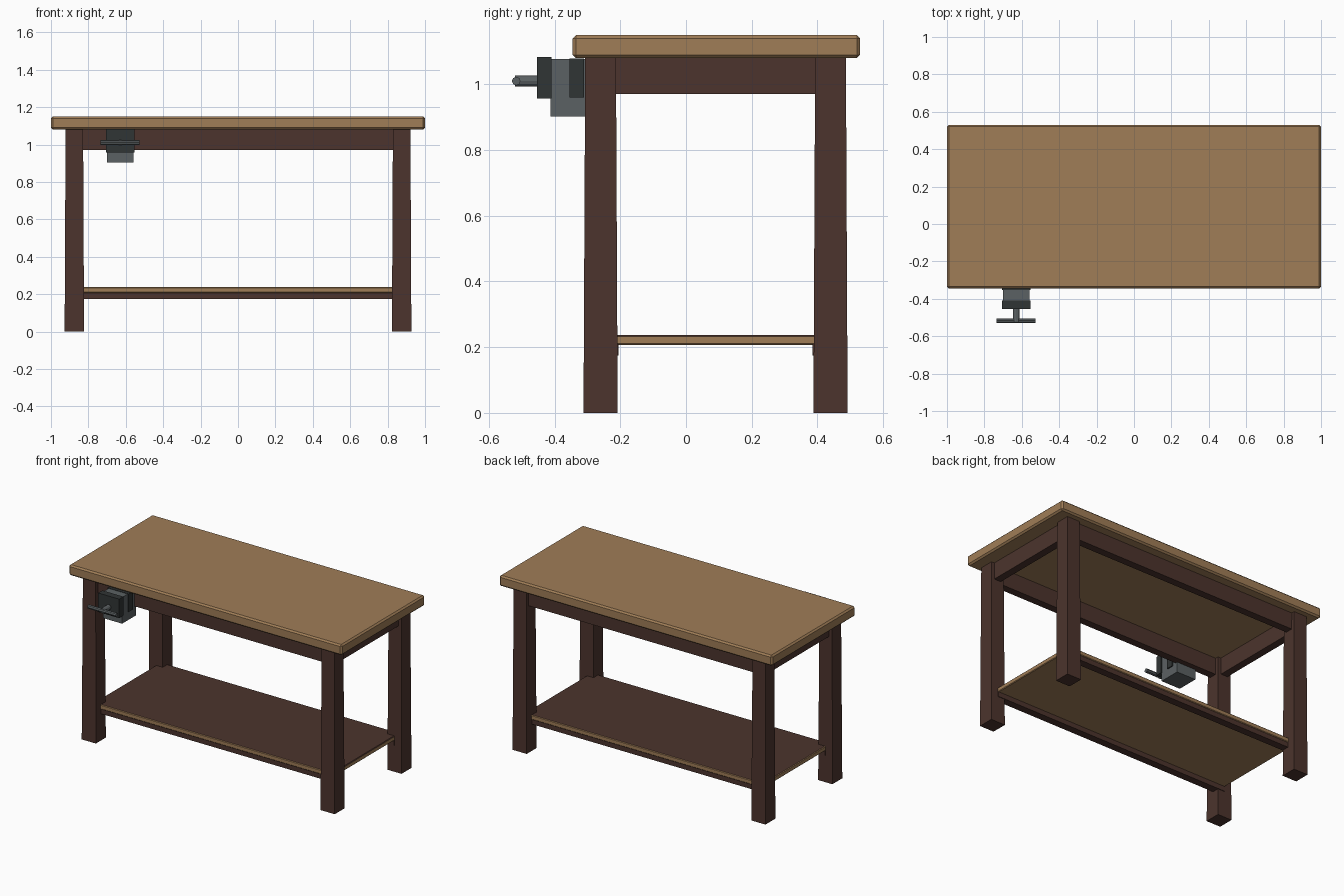
import bpy, math
from mathutils import Vector

if "Cube" in bpy.data.objects:
    bpy.data.objects.remove(bpy.data.objects["Cube"])


def material(name, rgb):
    m = bpy.data.materials.new(name)
    m.diffuse_color = (*rgb, 1)
    m.use_nodes = True
    m.node_tree.nodes["Principled BSDF"].inputs["Base Color"].default_value = m.diffuse_color
    return m


TAN = material("light wood", (0.35, 0.205, 0.095))
BROWN = material("dark wood", (0.072, 0.034, 0.026))
STEEL = material("grey steel", (0.105, 0.12, 0.125))
IRON = material("dark iron", (0.030, 0.035, 0.035))


def box(name, lo, hi, mat, bevel=0.0):
    """Box between two opposite corners, optionally chamfered."""
    lo, hi = Vector(lo), Vector(hi)
    bpy.ops.mesh.primitive_cube_add(size=1)
    o = bpy.context.object
    o.name = name
    for v in o.data.vertices:
        v.co = Vector([c * s for c, s in zip(v.co, hi - lo)]) + (lo + hi) / 2
    o.data.materials.append(mat)
    if bevel:
        b = o.modifiers.new("chamfer", 'BEVEL')
        b.width = bevel
        b.segments = 1
    return o


def rod(name, a, b, radius, mat, sides=8):
    """Straight rod from a to b."""
    a, b = Vector(a), Vector(b)
    bpy.ops.mesh.primitive_cylinder_add(vertices=sides, radius=radius, depth=(b - a).length,
                                        location=(a + b) / 2)
    o = bpy.context.object
    o.name = name
    o.rotation_euler = (b - a).to_track_quat('Z', 'Y').to_euler()
    o.data.materials.append(mat)
    return o


LEG_X, FRONT, BACK = 0.875, -0.26, 0.44   # leg centre lines

# Worktop
box("worktop", (-1, -0.345, 1.08), (1, 0.53, 1.15), TAN, 0.01)

# Legs, slightly narrower at the top
for side, sx in (("left", -1), ("right", 1)):
    for end, y in (("front", FRONT), ("back", BACK)):
        leg = box(f"{end}_{side}_leg", (-0.052, -0.052, 0), (0.052, 0.052, 1.08), BROWN)
        for v in leg.data.vertices:
            if v.co.z > 0.5:
                v.co.x *= 0.9
                v.co.y *= 0.9
        leg.location = (sx * LEG_X, y, 0)

# Aprons under the worktop, centred on the legs
for end, y in (("front", FRONT), ("back", BACK)):
    box(f"{end}_apron", (-LEG_X, y - 0.025, 0.97), (LEG_X, y + 0.025, 1.08), BROWN)
for side, sx in (("left", -1), ("right", 1)):
    x = sx * LEG_X
    box(f"{side}_apron", (x - 0.025, FRONT, 0.97), (x + 0.025, BACK, 1.08), BROWN)

# Shelf: light edges and underside, dark upper face
shelf = box("shelf", (-LEG_X, FRONT, 0.207), (LEG_X, BACK, 0.237), TAN, 0.004)
shelf.data.materials.append(BROWN)
for p in shelf.data.polygons:
    if p.normal.z > 0.9:
        p.material_index = 1

# Rails carrying the shelf
for end, y, s in (("front", FRONT, 1), ("back", BACK, -1)):
    y0, y1 = sorted((y + s * 0.005, y + s * 0.055))
    box(f"{end}_shelf_rail", (-LEG_X, y0, 0.175), (LEG_X, y1, 0.21), BROWN)

# Vise: body, two jaws, screw and handle bar
VX, VZ = -0.63, 1.01
box("vise_body", (VX - 0.07, -0.413, 0.903), (VX + 0.07, -0.27, 1.077), STEEL)
box("vise_inner_jaw", (VX - 0.077, -0.354, 0.96), (VX + 0.077, -0.31, 1.0795), IRON)
box("vise_outer_jaw", (VX - 0.077, -0.454, 0.957), (VX + 0.077, -0.41, 1.083), IRON)
rod("vise_screw", (VX, -0.44, VZ), (VX, -0.52, VZ), 0.017, STEEL, 12)
rod("vise_handle", (VX - 0.104, -0.517, VZ), (VX + 0.104, -0.517, VZ), 0.013, STEEL, 8)
